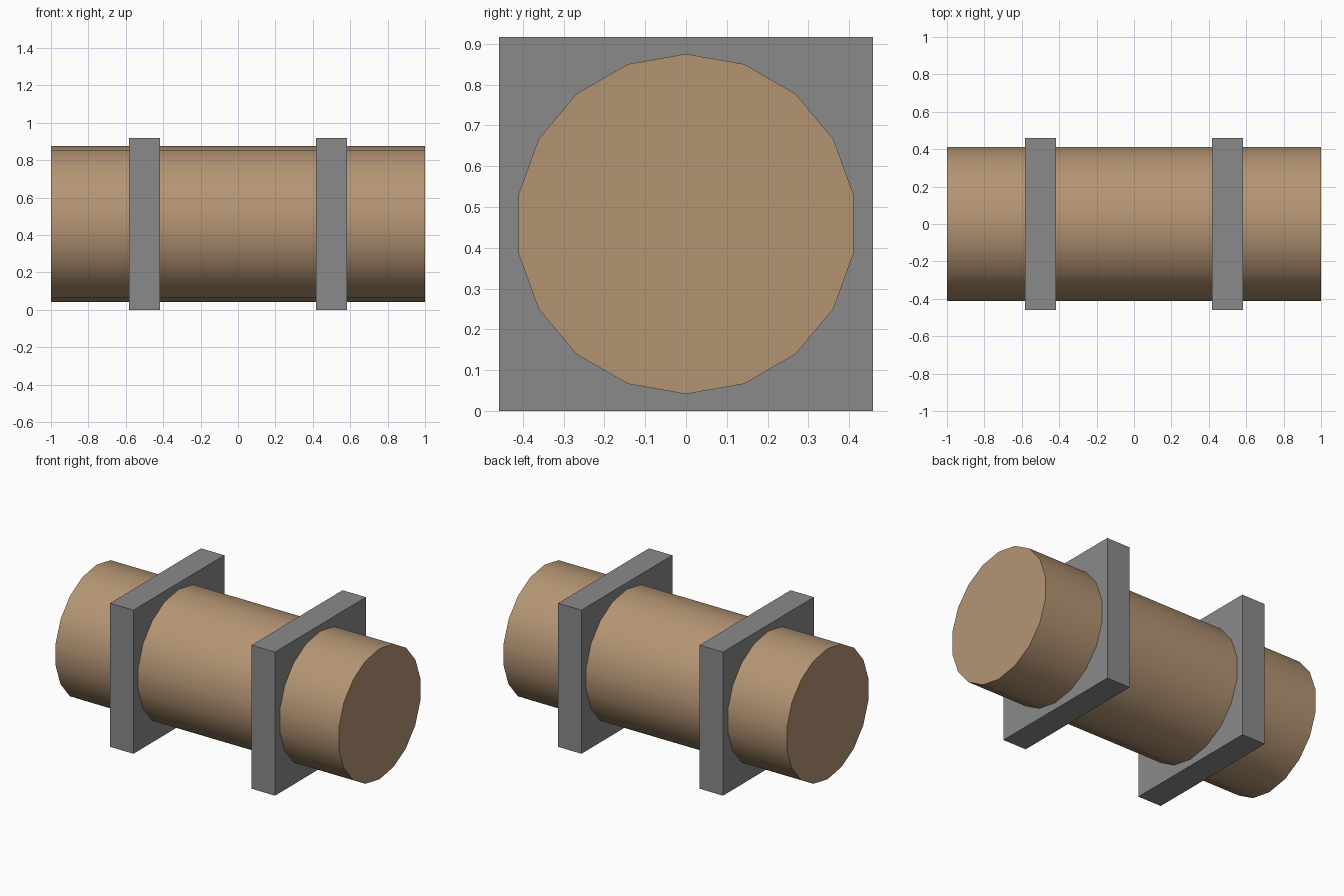
import bpy, bmesh
from math import sin, cos, radians, tau

if "Cube" in bpy.data.objects:
    bpy.data.objects.remove(bpy.data.objects["Cube"])

SIDES, RADIUS = 18, 0.417
PLATE, THICK = 0.917, 0.165
MID_Z = PLATE / 2


def make_object(name, bm, color):
    bmesh.ops.recalc_face_normals(bm, faces=bm.faces)
    mesh = bpy.data.meshes.new(name)
    bm.to_mesh(mesh)
    bm.free()
    mesh.materials.append(color)
    obj = bpy.data.objects.new(name, mesh)
    bpy.context.collection.objects.link(obj)
    return obj


def make_material(name, rgb):
    mat = bpy.data.materials.new(name)
    mat.diffuse_color = (*rgb, 1)
    mat.use_nodes = True
    mat.node_tree.nodes["Principled BSDF"].inputs["Base Color"].default_value = mat.diffuse_color
    return mat


wood = make_material("wood", (0.456, 0.30, 0.175))
metal = make_material("dark_grey", (0.254, 0.254, 0.254))

# Log: polygon with a corner at the top, extruded along x
bm = bmesh.new()
ring = [bm.verts.new((-1, RADIUS * sin(tau * i / SIDES),
                      MID_Z + RADIUS * cos(tau * i / SIDES)))
        for i in range(SIDES)]
end = bm.faces.new(ring)
new = bmesh.ops.extrude_face_region(bm, geom=[end], use_keep_orig=True)["geom"]
bmesh.ops.translate(bm, vec=(2, 0, 0),
                    verts=[g for g in new if isinstance(g, bmesh.types.BMVert)])
log = make_object("log", bm, wood)

bpy.context.view_layer.objects.active = log
log.select_set(True)
bpy.ops.object.shade_smooth_by_angle(angle=radians(30))

# Square plates around the log
for side, x in (("left", -0.5), ("right", 0.5)):
    bm = bmesh.new()
    bmesh.ops.create_cube(bm, size=1)
    bmesh.ops.scale(bm, vec=(THICK, PLATE, PLATE), verts=bm.verts)
    plate = make_object(side + "_plate", bm, metal)
    plate.location = (x, 0, MID_Z)
